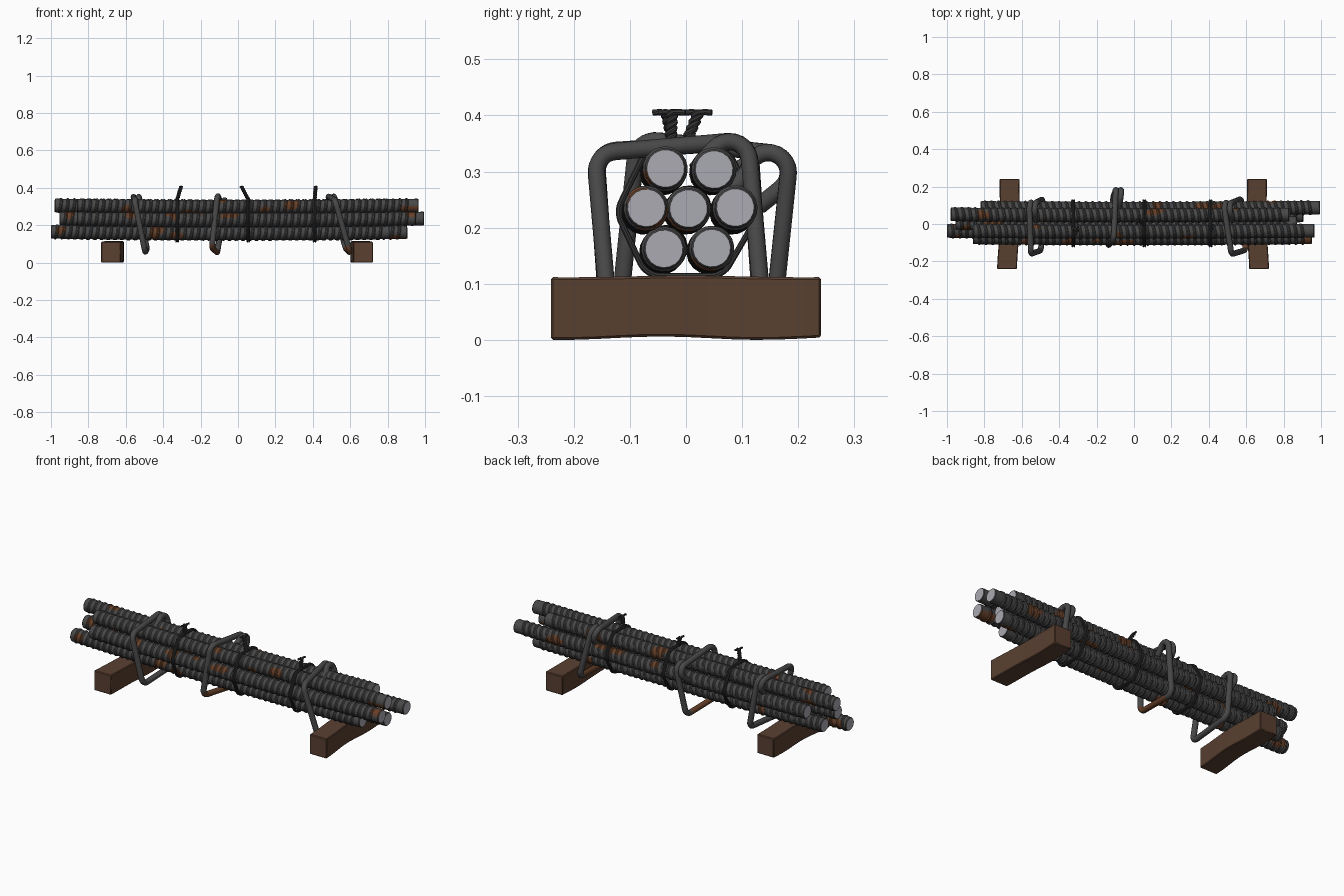
import bpy, bmesh, math, random
from mathutils import Vector

random.seed(7)
cube = bpy.data.objects.get("Cube")
if cube:
    bpy.data.objects.remove(cube)


def material(name, r, g, b):
    m = bpy.data.materials.new(name)
    m.use_nodes = True
    m.diffuse_color = (r, g, b, 1)
    m.node_tree.nodes["Principled BSDF"].inputs["Base Color"].default_value = (r, g, b, 1)
    return m


STEEL = material("dark steel", 0.065, 0.065, 0.065)
RUST = material("rust", 0.13, 0.05, 0.022)
CUT = material("bare cut steel", 0.4, 0.4, 0.44)
WIRE = material("tie wire", 0.035, 0.035, 0.035)
WOOD = material("dark wood", 0.1, 0.05, 0.03)


def finish(name, bm, mats, angle=35):
    bmesh.ops.recalc_face_normals(bm, faces=bm.faces)
    mesh = bpy.data.meshes.new(name)
    bm.to_mesh(mesh)
    bm.free()
    for m in mats:
        mesh.materials.append(m)
    obj = bpy.data.objects.new(name, mesh)
    bpy.context.collection.objects.link(obj)
    bpy.ops.object.select_all(action="DESELECT")
    obj.select_set(True)
    bpy.context.view_layer.objects.active = obj
    bpy.ops.object.shade_smooth_by_angle(angle=math.radians(angle))
    return obj


def sweep(bm, pts, radii, sides=10, closed=False, skew=0, cap=0):
    """Sweep a polygon along a path; skew slants the inner rings."""
    pts = [Vector(p) for p in pts]
    n = len(pts)
    normal, rings = None, []
    for i, p in enumerate(pts):
        a = pts[i - 1] if (i or closed) else p
        b = pts[(i + 1) % n] if (i < n - 1 or closed) else p
        t = (b - a).normalized()
        if normal is None:
            normal = t.orthogonal()
        normal = (normal - t * normal.dot(t)).normalized()
        side = t.cross(normal)
        slant = skew if 1 < i < n - 2 else 0
        r = radii[i] if isinstance(radii, list) else radii
        ring = []
        for k in range(sides):
            ang = math.tau * k / sides
            ring.append(bm.verts.new(p + r * (normal * math.cos(ang) + side * math.sin(ang))
                                     + t * slant * math.sin(ang)))
        rings.append(ring)
    for i in range(n if closed else n - 1):
        r0, r1 = rings[i], rings[(i + 1) % n]
        for k in range(sides):
            j = (k + 1) % sides
            bm.faces.new((r0[k], r0[j], r1[j], r1[k]))
    if not closed:
        for ring in (rings[0], rings[-1]):
            bm.faces.new(ring).material_index = cap


# Ribbed bars: name, y, z, left end, right end
BARS = [
    ("top_front_bar", -0.042, 0.298, -0.86, 0.965),
    ("top_back_bar", 0.046, 0.298, -0.98, 0.83),
    ("middle_front_bar", -0.076, 0.228, -0.86, 0.95),
    ("middle_centre_bar", 0.0, 0.228, -0.955, 0.87),
    ("middle_back_bar", 0.082, 0.228, -0.82, 0.995),
    ("bottom_front_bar", -0.043, 0.157, -1.0, 0.81),
    ("bottom_back_bar", 0.041, 0.157, -0.9, 0.905),
]
CORE, RIB, PITCH = 0.0365, 0.0405, 0.036

for name, y, z, x0, x1 in BARS:
    stations = [(x0, CORE - 0.003), (x0 + 0.004, CORE)]
    x = x0 + 0.02
    while x < x1 - 0.045:
        stations += [(x, CORE), (x + 0.005, RIB), (x + 0.011, RIB), (x + 0.016, CORE)]
        x += PITCH
    stations += [(x1 - 0.004, CORE), (x1, CORE - 0.003)]
    bm = bmesh.new()
    sweep(bm, [(s, y + 0.006 * s * s, z + 0.008 * s * s) for s, r in stations],
          [r for s, r in stations], sides=18, skew=0.008, cap=2)
    # Rust patches as ragged ovals on the surface
    spots = [(random.uniform(x0, x1), random.uniform(-math.pi, math.pi),
              random.uniform(0.02, 0.06), random.uniform(0.5, 1.1)) for _ in range(9)]
    for f in bm.faces:
        if f.material_index:
            continue
        c = f.calc_center_median()
        a = math.atan2(c.z - z, c.y - y)
        for sx, sa, w, h in spots:
            da = (a - sa + math.pi) % math.tau - math.pi
            if ((c.x - sx) / w) ** 2 + (da / h) ** 2 < random.uniform(0.7, 1.1):
                f.material_index = 1
    finish(name, bm, [STEEL, RUST, CUT])


# Bent stirrups: x, y, tilt, slant of x by height, slant of x by depth
def rounded_path():
    w, h, r = 0.137, 0.14, 0.036
    diag = math.sqrt(0.5)
    pts = []
    corners = [(w, h, 135, 0), (-w, h, 90, 90), (-w, -h, 90, 180), (w, -h, 90, 270),
               (w, h, 135, 0)]
    for n, (cy, cz, turn, start) in enumerate(corners):
        oy, oz = cy - math.copysign(r, cy), cz - math.copysign(r, cz)
        begin = -45 if n == 0 else start
        for k in range(9):
            a = math.radians(begin + turn * k / 8)
            # The two hooked ends lie side by side
            off = -0.014 if n == 0 else (0.014 if n == 4 else 0)
            pts.append((off, oy + r * math.cos(a), oz + r * math.sin(a)))
    hook = 0.05 * diag
    first, last = pts[0], pts[-1]
    pts.insert(0, (first[0], first[1] - hook, first[2] - hook))
    pts.append((last[0], last[1] - hook, last[2] - hook))
    return pts


STIRRUPS = [("left_end", -0.52, -0.014, 4, -0.2, 0.05, 0.0),
            ("middle", -0.11, 0.035, -6, 0.09, 0.12, 0.5),
            ("right_end", 0.547, -0.014, 5, -0.29, -0.06, 0.8)]
for label, cx, cy, tilt, by_height, by_depth, rusty in STIRRUPS:
    t = math.radians(tilt)
    path = []
    for off, y, z in rounded_path():
        yy = y * math.cos(t) - z * math.sin(t)
        zz = y * math.sin(t) + z * math.cos(t)
        path.append((cx + off + by_height * zz + by_depth * yy, cy + yy, 0.205 + zz))
    bm = bmesh.new()
    sweep(bm, path, 0.0155, sides=12)
    for f in bm.faces:
        c = f.calc_center_median()
        if c.z < 0.1 and rusty > 0.4 and c.y < cy + 0.14 * rusty:
            f.material_index = 1
    finish(label + "_stirrup", bm, [STEEL, RUST])


# Wire ties wrapped round the bundle, with twisted tails
def hull_path(x, r):
    pts = []
    for k in range(48):
        a = math.tau * k / 48
        d = Vector((0, math.cos(a), math.sin(a)))
        centre = max((Vector((x, b[1], b[2])) for b in BARS), key=d.dot)
        pts.append(centre + d * r)
    return pts


TIES = [("left", -0.325, (-0.325, -0.02, 0.338), (-0.305, -0.035, 0.405)),
        ("middle", 0.055, (0.055, -0.005, 0.338), (0.02, 0.022, 0.405)),
        ("right", 0.41, (0.41, -0.028, 0.338), (0.415, -0.025, 0.405))]
for label, x, base, tip in TIES:
    bm = bmesh.new()
    for dx in (-0.005, 0.005):
        sweep(bm, hull_path(x + dx, 0.0435), 0.0055, sides=8, closed=True)
    base, tip = Vector(base), Vector(tip)
    for phase in (0, math.pi):
        pts = []
        for k in range(33):
            u = k / 32
            a = phase + u * 3 * math.tau
            pts.append(base.lerp(tip, u) + 0.006 * Vector((math.cos(a), math.sin(a), 0)))
        out = Vector((0.25 * math.cos(phase), math.cos(phase), 0))
        pts += [tip + out * 0.012 + Vector((0, 0, 0.001)), tip + out * 0.024]
        sweep(bm, pts, 0.0055, sides=8)
    finish(label + "_wire_tie", bm, [WIRE])


# Slightly warped timber bearers
for label, cx, slope, bow in (("left", -0.668, 0.03, 0.004), ("right", 0.659, -0.024, -0.004)):
    bm = bmesh.new()
    bmesh.ops.create_cube(bm, size=1)
    for v in bm.verts:
        v.co = Vector((v.co.x * 0.106, v.co.y * 0.482, v.co.z * 0.11))
    bmesh.ops.bevel(bm, geom=bm.edges[:], offset=0.004, segments=1, affect="EDGES")
    for k in range(1, 12):
        bmesh.ops.bisect_plane(bm, geom=bm.verts[:] + bm.edges[:] + bm.faces[:],
                               plane_co=(0, -0.24 + 0.04 * k, 0), plane_no=(0, 1, 0))
    for v in bm.verts:
        y = v.co.y
        wave = 0.003 * math.cos(y * 18 + 0.8) if v.co.z < 0 else 0.0015 * math.cos(y * 15)
        v.co.x += cx + slope * y + bow * math.cos(y * 13)
        v.co.z += 0.058 + wave
    finish(label + "_timber_bearer", bm, [WOOD])
